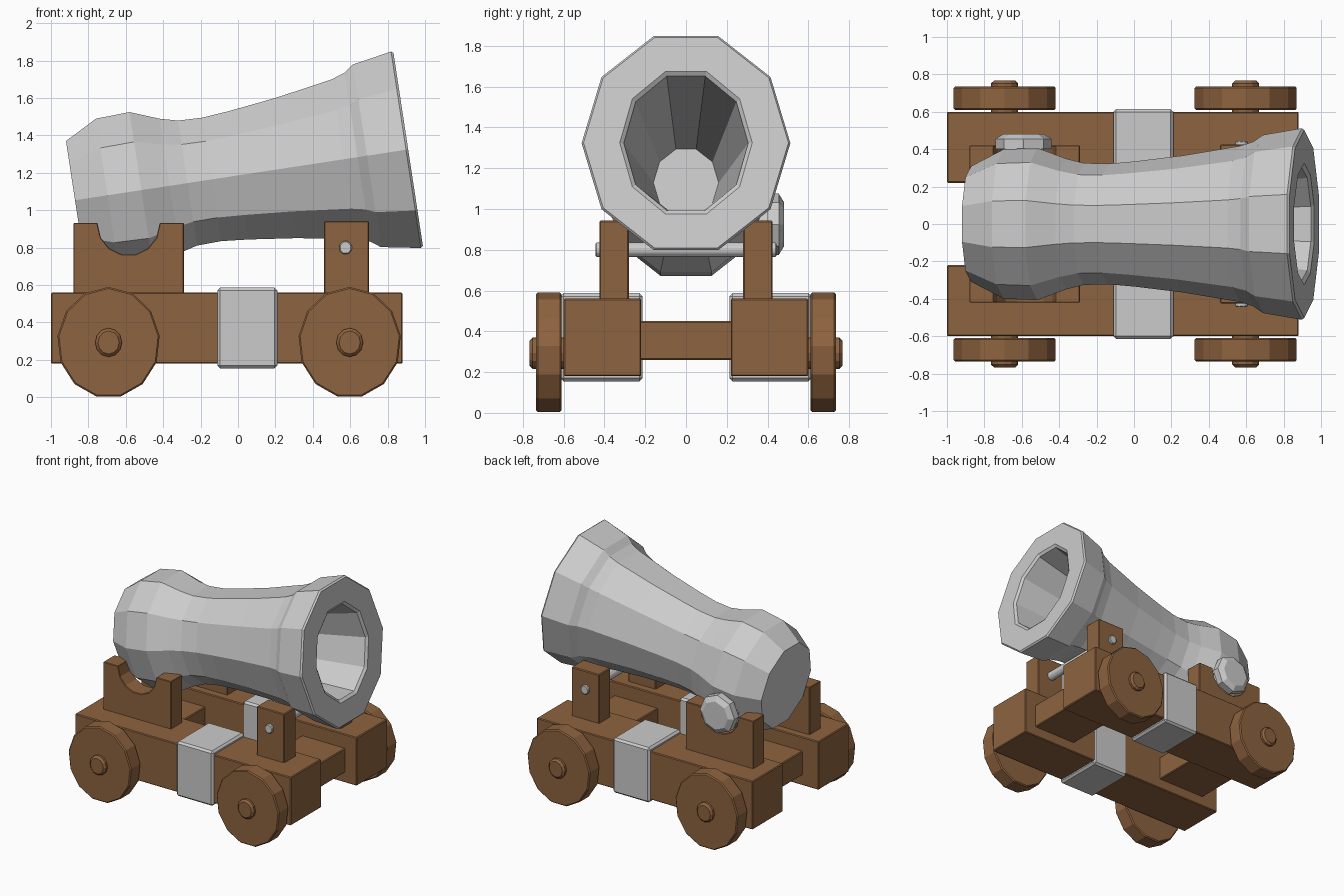
import bpy, bmesh
from math import sin, cos, pi, radians
from mathutils import Matrix, Vector

if "Cube" in bpy.data.objects:
    bpy.data.objects.remove(bpy.data.objects["Cube"])

wood = bpy.data.materials.new("brown_wood")
wood.diffuse_color = (0.27, 0.125, 0.05, 1)
wood.use_nodes = True
wood.node_tree.nodes["Principled BSDF"].inputs["Base Color"].default_value = wood.diffuse_color


def finish(name, bm, mat=None, bevel=0.0):
    bmesh.ops.recalc_face_normals(bm, faces=bm.faces)
    mesh = bpy.data.meshes.new(name)
    bm.to_mesh(mesh)
    bm.free()
    ob = bpy.data.objects.new(name, mesh)
    bpy.context.collection.objects.link(ob)
    if mat:
        mesh.materials.append(mat)
    if bevel:
        mod = ob.modifiers.new("edge", 'BEVEL')
        mod.width, mod.segments = bevel, 1
        mod.limit_method, mod.angle_limit = 'ANGLE', radians(35)
    return ob


def prism(name, pts, y0, y1, mat=None, bevel=0.006):
    """Extrude an x/z outline from y0 to y1."""
    bm = bmesh.new()
    face = bm.faces.new([bm.verts.new((x, y0, z)) for x, z in pts])
    new = bmesh.ops.extrude_face_region(bm, geom=[face])['geom']
    bmesh.ops.translate(bm, vec=(0, y1 - y0, 0),
                        verts=[v for v in new if isinstance(v, bmesh.types.BMVert)])
    return finish(name, bm, mat, bevel)


def box(name, x0, x1, y0, y1, z0, z1, mat=None, bevel=0.006):
    return prism(name, [(x0, z0), (x1, z0), (x1, z1), (x0, z1)], y0, y1, mat, bevel)


def disc(x, z, rx, rz, n, start=pi / 2):
    return [(x + rx * cos(start + 2 * pi * i / n), z + rz * sin(start + 2 * pi * i / n))
            for i in range(n)]


def loft(name, rings, matrix, n=10):
    """Skin n-sided rings given as (distance along x, y radius, z radius)."""
    bm = bmesh.new()
    loops = [[bm.verts.new(matrix @ Vector((s, ry * cos(2 * pi * i / n), rz * sin(2 * pi * i / n))))
              for i in range(n)] for s, ry, rz in rings]
    for a, b in zip(loops, loops[1:]):
        for i in range(n):
            j = (i + 1) % n
            bm.faces.new((a[i], a[j], b[j], b[i]))
    bm.faces.new(loops[0])
    bm.faces.new(loops[-1])
    return finish(name, bm)


# Barrel: tilted ten-sided profile (distance behind muzzle, half height), then the bore
outer = [(-1.802, .32), (-1.626, .414), (-1.443, .422), (-1.29, .363), (-1.193, .338),
         (-1.062, .334), (-.918, .347), (-.66, .379), (-.349, .432), (-.274, .457),
         (-.223, .494), (-.012, .531), (0, .521)]
rings = [(s, h / 1.037, h / .951) for s, h in outer]
rings += [(0, .325, .372), (-.015, .305, .35), (-1.3, .16, .175)]
loft("barrel", rings, Matrix.Translation((.91, 0, 1.325)) @ Matrix.Rotation(-radians(8.66), 4, 'Y'))

# Trunnion knob on one side of the breech
knob = [(.25, .11), (.40, .11), (.40, .15), (.455, .15), (.48, .11)]
loft("trunnion_knob", [(y, r, r) for y, r in knob],
     Matrix.Translation((-.59, 0, .925)) @ Matrix.Rotation(pi / 2, 4, 'Z'), n=8)

# Cradle outline with a rounded notch
notch = [(-.585 + .165 * cos(a), .925 - .165 * sin(a)) for a in [pi * i / 7 for i in range(8)]]
cradle = ([(-.88, .55), (-.29, .55), (-.29, .932), (-.42, .932)] + notch
          + [(-.75, .932), (-.88, .932)])

# Everything that repeats on both sides
for s, side in ((-1, "right"), (1, "left")):
    def span(a, b):
        return (s * a, s * b) if s > 0 else (s * b, s * a)
    box(f"side_beam_{side}", -1, .88, *span(.22, .60), .18, .56, wood)
    box(f"metal_band_{side}", -.11, .21, *span(.213, .615), .155, .587, bevel=.015)
    prism(f"rear_cradle_{side}", cradle, *span(.28, .42), wood, .004)
    box(f"front_post_{side}", .46, .70, *span(.28, .425), .55, .943, wood)
    for x, end in ((-.692, "rear"), (.597, "front")):
        prism(f"{end}_wheel_{side}", disc(x, .293, .275, .297, 13), *span(.61, .735), wood, 0.008)
        prism(f"{end}_hub_{side}", disc(x, .293, .072, .077, 12), *span(.58, .767), wood, .015)

# Cross beams and the pin through the front posts
box("rear_cross_beam", -.86, -.44, -.24, .24, .26, .45, wood)
box("front_cross_beam", .40, .78, -.24, .24, .26, .45, wood)
prism("front_pin", disc(.575, .80, .036, .038, 8, pi / 8), -.445, .445, None, .006)
